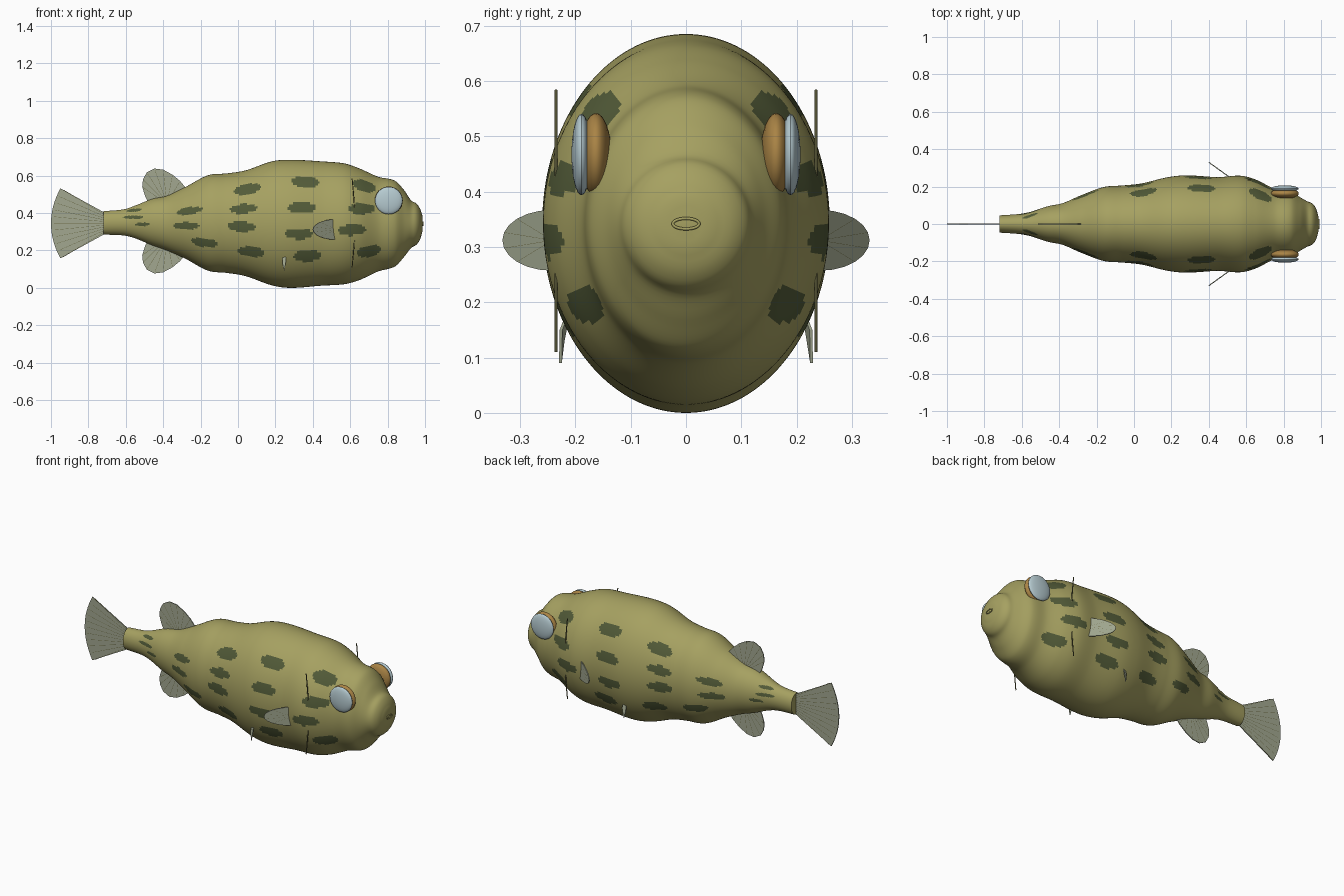
import bpy, bmesh, math
from mathutils import Vector

if "Cube" in bpy.data.objects:
    bpy.data.objects.remove(bpy.data.objects["Cube"])


def mat(name, rgb):
    m = bpy.data.materials.new(name)
    m.diffuse_color = (*rgb, 1)
    m.use_nodes = True
    m.node_tree.nodes["Principled BSDF"].inputs["Base Color"].default_value = m.diffuse_color
    return m


OLIVE = mat("olive skin", (0.38, 0.355, 0.12))
SPOT = mat("dark green spots", (0.085, 0.105, 0.04))
FIN = mat("grey green fin", (0.36, 0.39, 0.28))
RAY = mat("dark fin ray", (0.15, 0.145, 0.06))
GOLD = mat("golden iris", (0.40, 0.23, 0.06))
LENS = mat("pale blue lens", (0.47, 0.60, 0.64))


def finish(name, bm, mats, smooth=True):
    bmesh.ops.recalc_face_normals(bm, faces=bm.faces)
    me = bpy.data.meshes.new(name)
    bm.to_mesh(me)
    bm.free()
    for m in mats:
        me.materials.append(m)
    ob = bpy.data.objects.new(name, me)
    bpy.context.collection.objects.link(ob)
    if smooth:
        bpy.ops.object.select_all(action='DESELECT')
        bpy.context.view_layer.objects.active = ob
        ob.select_set(True)
        bpy.ops.object.shade_smooth_by_angle(angle=math.radians(40))
    return ob


# Body stations: x, top z, bottom z, half width
STATIONS = [
    (-0.72, .41, .285, .046), (-0.61, .42, .28, .054), (-0.55, .44, .265, .066),
    (-0.46, .475, .228, .095), (-0.38, .492, .20, .112), (-0.28, .54, .155, .155),
    (-0.16, .602, .092, .198), (-0.06, .612, .08, .206), (0.04, .628, .063, .217),
    (0.18, .676, .014, .25), (0.28, .685, .0, .26), (0.45, .676, .012, .251),
    (0.57, .665, .02, .258), (0.65, .638, .042, .238), (0.75, .594, .088, .19),
    (0.84, .572, .115, .175), (0.89, .52, .168, .142), (0.925, .468, .213, .122),
    (0.955, .45, .232, .108), (0.975, .42, .262, .08), (0.985, .39, .297, .045),
    (0.988, .346, .338, .004)]

# Spots: x, z, half length, half height, tilt in degrees
SPOTS = [
    (.05, .527, .073, .028, 10), (.36, .566, .075, .03, -3), (.675, .545, .065, .03, -17),
    (-.26, .412, .07, .019, 9), (.03, .423, .074, .025, 5), (.34, .428, .075, .03, 0),
    (.66, .425, .07, .03, 0), (-.275, .332, .07, .02, 0), (.02, .328, .075, .027, -3),
    (.325, .29, .075, .03, -2), (.61, .31, .075, .03, 3), (-.18, .243, .07, .024, -8),
    (.07, .193, .073, .028, -6), (.37, .172, .073, .031, 3), (.70, .197, .066, .031, 12),
    (-.555, .415, .04, .008, 6), (-.56, .378, .055, .009, 0), (-.51, .34, .04, .01, 3)]


def in_spot(c):
    for x, z, a, b, deg in SPOTS:
        t = math.radians(deg)
        dx, dz = c.x - x, c.z - z
        u = dx * math.cos(t) + dz * math.sin(t)
        v = dz * math.cos(t) - dx * math.sin(t)
        if (u / a) ** 2 + (v / b) ** 2 < 1:
            return True
    return False


def smooth_stations():
    """Cubic interpolation through the body stations."""
    S, out = STATIONS, []

    def slope(i, k):
        if i in (0, len(S) - 1):
            j = max(1, i)
            return (S[j][k] - S[j - 1][k]) / (S[j][0] - S[j - 1][0])
        return (S[i + 1][k] - S[i - 1][k]) / (S[i + 1][0] - S[i - 1][0])

    for i in range(len(S) - 1):
        h = S[i + 1][0] - S[i][0]
        n = max(3, round(h / 0.007))
        last = i >= len(S) - 3
        for s in range(n):
            t = s / n
            row = [S[i][0] + h * t]
            for k in (1, 2, 3):
                p, q = S[i][k], S[i + 1][k]
                if last:
                    row.append(p + (q - p) * t)
                else:
                    row.append((2*t**3 - 3*t*t + 1) * p + (t**3 - 2*t*t + t) * h * slope(i, k)
                               + (3*t*t - 2*t**3) * q + (t**3 - t*t) * h * slope(i + 1, k))
            out.append(row)
    return out + [S[-1]]


# Body: lofted ellipses, spots coloured by face position
bm = bmesh.new()
N = 144
rings = []
for x, top, bot, w in smooth_stations():
    zc, hz = (top + bot) / 2, (top - bot) / 2
    rings.append([bm.verts.new((x, w * math.cos(2 * math.pi * k / N),
                                zc + hz * math.sin(2 * math.pi * k / N))) for k in range(N)])
for a, b in zip(rings, rings[1:]):
    for k in range(N):
        f = bm.faces.new((a[k], a[(k + 1) % N], b[(k + 1) % N], b[k]))
        f.material_index = int(in_spot(f.calc_center_median()))
bm.faces.new(rings[0])
bm.faces.new(rings[-1])
finish("body", bm, [OLIVE, SPOT])


def fin(name, pts, normal, thick=0.005):
    """Thin plate from an outline."""
    bm = bmesh.new()
    n = Vector(normal).normalized() * thick / 2
    f = bm.faces.new([bm.verts.new(Vector(p) - n) for p in pts])
    ext = bmesh.ops.extrude_face_region(bm, geom=[f])
    bmesh.ops.translate(bm, vec=n * 2, verts=[v for v in ext["geom"]
                                              if isinstance(v, bmesh.types.BMVert)])
    return finish(name, bm, [FIN], False)


def wires(name, paths, radius, material, cyclic=False):
    """Thin round strands along paths."""
    cu = bpy.data.curves.new(name, 'CURVE')
    cu.dimensions = '3D'
    cu.bevel_depth = radius
    cu.bevel_resolution = 1
    cu.use_fill_caps = True
    for path in paths:
        sp = cu.splines.new('POLY')
        sp.points.add(len(path) - 1)
        for p, q in zip(sp.points, path):
            p.co = (*q, 1)
        sp.use_cyclic_u = cyclic
    cu.materials.append(material)
    ob = bpy.data.objects.new(name, cu)
    bpy.context.collection.objects.link(ob)


# Tail fin: fan with rays
arc = [(-1 + 0.05 * u * u, 0, 0.345 + 0.187 * u) for u in [k / 8 - 1 for k in range(17)]]
fin("tail_fin", [(-.70, 0, .395), (-.70, 0, .295)] + arc, (0, 1, 0))
wires("tail_rays", [[(-.72, 0, .345 + .05 * u), (-.985 + .05 * u * u, 0, .345 + .178 * u)]
                    for u in [k / 5 - 1 for k in range(11)]], .003, RAY)

# Dorsal and anal fins, mirrored across the body axis
OUT = [(-.47, .44), (-.497, .49), (-.512, .54), (-.508, .58), (-.488, .617), (-.447, .638),
       (-.40, .632), (-.35, .605), (-.31, .572), (-.275, .53), (-.29, .46)]
for label, flip in (("dorsal", False), ("anal", True)):
    pts = [(x, 0, .715 - z if flip else z) for x, z in OUT]
    fin(label + "_fin", pts, (0, 1, 0))
    root = Vector((-.38, 0, .265 if flip else .45))
    wires(label + "_rays", [[root, root.lerp(Vector(p), .96)] for p in pts[2:9]], .003, RAY)

for side, s in (("front", -1), ("back", 1)):
    # Pectoral fin: swept back from the flank
    base, tip = Vector((.525, s * .24, .312)), Vector((.40, s * .33, .312))
    pts = []
    for k in range(13):
        a = math.pi * k / 12
        p = base.lerp(tip, math.sin(a))
        p.z += .055 * math.cos(a)
        pts.append(p)
    nrm = (tip - base).cross(Vector((0, 0, 1)))
    fin(side + "_pectoral_fin", pts, nrm)
    wires(side + "_pectoral_rays", [[base, base.lerp(p, .97)] for p in pts[3:10:2]], .0027, RAY)

    # Small pelvic fin
    fin(side + "_pelvic_fin", [(.255, s * .215, .178), (.258, s * .226, .15), (.247, s * .227, .09),
                               (.238, s * .222, .13), (.238, s * .215, .165)], (0, 1, 0), .005)

    # Gill line
    wires(side + "_gill_line", [[(.61 + .015 * math.cos(u * math.pi / 2), s * .235, .347 + .237 * u)
                                 for u in [k / 8 - 1 for k in range(17)]]], .0028, RAY)

    # Eye: golden flattened ball with a pale lens
    for name, y, r, d, m in (("eye", .163, .075, .028, GOLD), ("eye_lens", .189, .0735, .018, LENS)):
        bm = bmesh.new()
        bmesh.ops.create_uvsphere(bm, u_segments=32, v_segments=16, radius=1)
        for v in bm.verts:
            x, yy, z = v.co
            v.co = (.806 + r * x, s * y + d * z, .467 + r * yy)
        finish(side + "_" + name, bm, [m])

# Mouth: small oval lip ring
wires("mouth", [[(.989, .024 * math.cos(math.pi * k / 12), .342 + .0095 * math.sin(math.pi * k / 12))
                 for k in range(24)]], .003, OLIVE, True)
